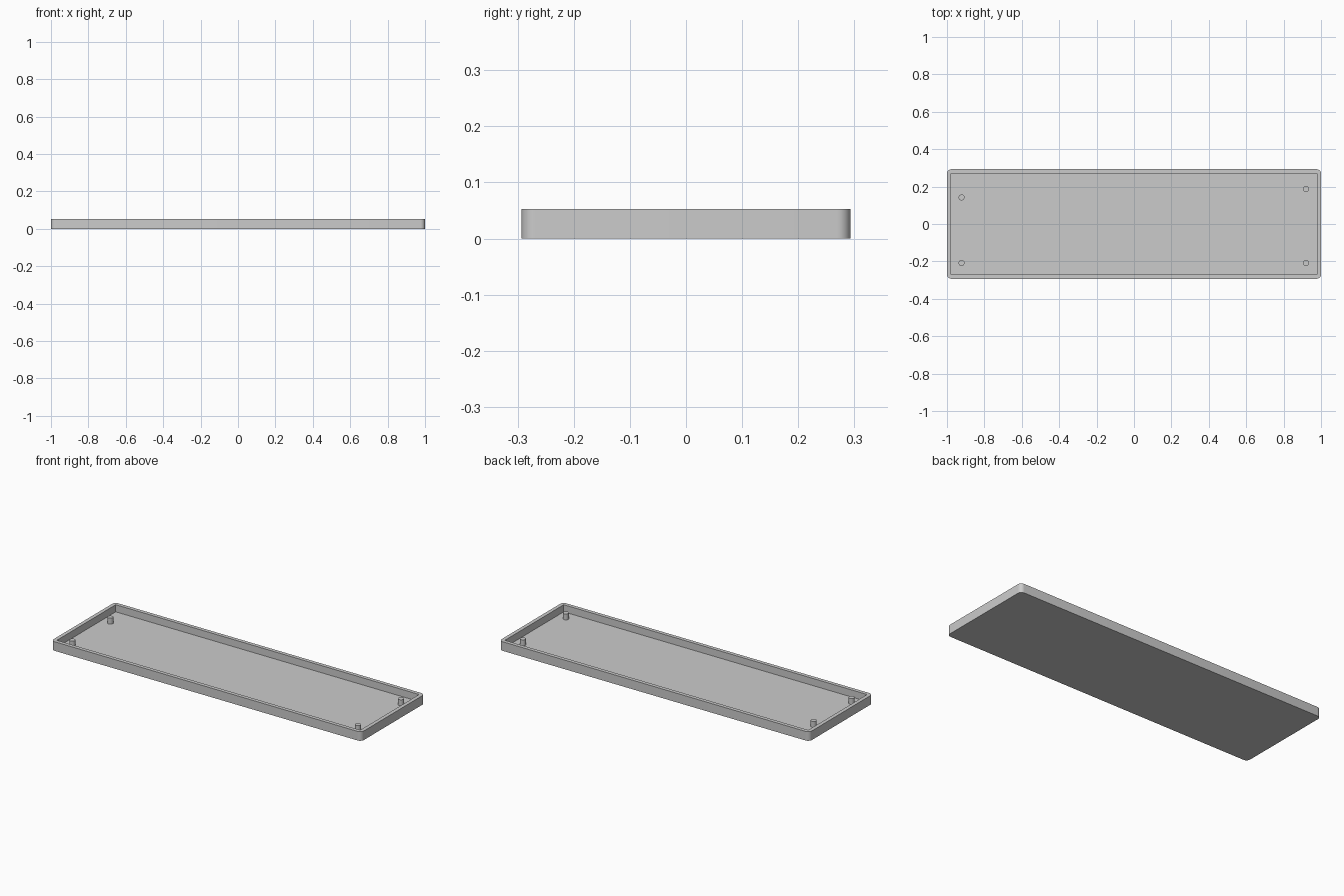
import bpy, bmesh, math

if "Cube" in bpy.data.objects:
    bpy.data.objects.remove(bpy.data.objects["Cube"])

HX, HY, H = 1.0, 0.293, 0.053      # outer half sizes and height
WALL, FLOOR, R = 0.022, 0.0115, 0.024
SEG = 8                            # segments per rounded corner

grey = bpy.data.materials.new("grey")
grey.diffuse_color = (0.6, 0.6, 0.6, 1)
grey.use_nodes = True
grey.node_tree.nodes["Principled BSDF"].inputs["Base Color"].default_value = grey.diffuse_color


def finish(name, bm):
    bmesh.ops.recalc_face_normals(bm, faces=bm.faces)
    me = bpy.data.meshes.new(name)
    bm.to_mesh(me)
    bm.free()
    me.materials.append(grey)
    ob = bpy.data.objects.new(name, me)
    bpy.context.collection.objects.link(ob)
    bpy.ops.object.select_all(action='DESELECT')
    ob.select_set(True)
    bpy.context.view_layer.objects.active = ob
    bpy.ops.object.shade_smooth_by_angle(angle=math.radians(30))
    return ob


# Tray: rounded outside, square-cornered cavity
bm = bmesh.new()
corners = [(1, 1), (-1, 1), (-1, -1), (1, -1)]
outline = []
for k, (sx, sy) in enumerate(corners):
    for i in range(SEG + 1):
        a = math.pi / 2 * (k + i / SEG)
        outline.append((sx * (HX - R) + R * math.cos(a),
                        sy * (HY - R) + R * math.sin(a)))
inner = [(sx * (HX - WALL), sy * (HY - WALL)) for sx, sy in corners]


def ring(points, z):
    return [bm.verts.new((x, y, z)) for x, y in points]


def walls(low, high):
    n = len(low)
    for i in range(n):
        j = (i + 1) % n
        bm.faces.new((low[i], low[j], high[j], high[i]))


bottom, top = ring(outline, 0), ring(outline, H)
cav_floor, cav_top = ring(inner, FLOOR), ring(inner, H)
walls(bottom, top)
walls(cav_floor, cav_top)
bm.faces.new(bottom)
bm.faces.new(cav_floor)
# Rim: one corner fan and one straight strip per side
for k in range(4):
    arc = top[k * (SEG + 1):(k + 1) * (SEG + 1)]
    for p, q in zip(arc, arc[1:]):
        bm.faces.new((cav_top[k], p, q))
    nxt = top[(k + 1) * (SEG + 1) % len(top)]
    bm.faces.new((cav_top[k], arc[-1], nxt, cav_top[(k + 1) % 4]))
finish("tray", bm)

# Locating pins standing on the tray floor
PIN_R, PIN_TOP = 0.016, 0.046
pins = {"pin_front_left": (-0.922, -0.208), "pin_back_left": (-0.922, 0.142),
        "pin_front_right": (0.92, -0.208), "pin_back_right": (0.92, 0.187)}
for name, (x, y) in pins.items():
    bm = bmesh.new()
    bmesh.ops.create_cone(bm, cap_ends=True, segments=32, radius1=PIN_R,
                          radius2=PIN_R, depth=PIN_TOP - FLOOR)
    bmesh.ops.translate(bm, verts=bm.verts, vec=(x, y, (PIN_TOP + FLOOR) / 2))
    finish(name, bm)
